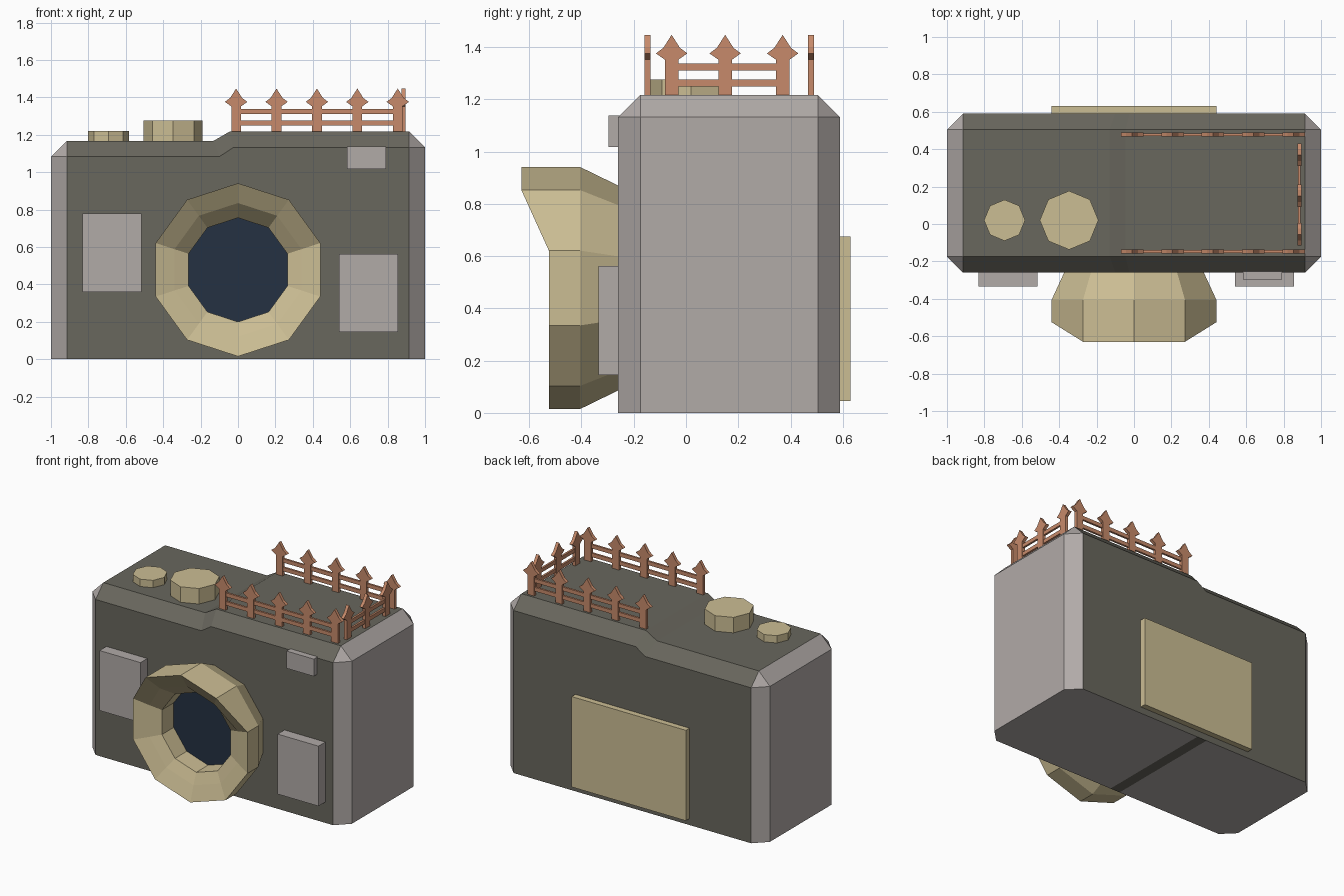
import bpy, bmesh, math
from mathutils import Matrix, Vector

if "Cube" in bpy.data.objects:
    bpy.data.objects.remove(bpy.data.objects["Cube"])


def mat(name, rgb):
    m = bpy.data.materials.new(name)
    m.diffuse_color = (*rgb, 1)
    m.use_nodes = True
    m.node_tree.nodes["Principled BSDF"].inputs["Base Color"].default_value = m.diffuse_color
    return m


DARK = mat("dark_olive", (0.14, 0.135, 0.11))
GREY = mat("warm_grey", (0.44, 0.405, 0.39))
TAN = mat("tan", (0.60, 0.51, 0.295))
WOOD = mat("fence_brown", (0.57, 0.255, 0.145))
GLASS = mat("lens_navy", (0.018, 0.031, 0.054))


def finish(bm, name, *mats):
    bmesh.ops.recalc_face_normals(bm, faces=bm.faces)
    me = bpy.data.meshes.new(name)
    bm.to_mesh(me)
    bm.free()
    for m in mats:
        me.materials.append(m)
    ob = bpy.data.objects.new(name, me)
    bpy.context.collection.objects.link(ob)
    return ob


def add_box(bm, lo, hi):
    lo, hi = Vector(lo), Vector(hi)
    bmesh.ops.create_cube(bm, size=1, matrix=Matrix.Translation((lo + hi) / 2)
                          @ Matrix.Diagonal((*(hi - lo), 1)))


def box(name, lo, hi, m):
    bm = bmesh.new()
    add_box(bm, lo, hi)
    finish(bm, name, m)


def loft(bm, rings):
    """Bridge closed rings of points; returns vertex rings."""
    vs = [[bm.verts.new(p) for p in r] for r in rings]
    n = len(vs[0])
    for a, b in zip(vs, vs[1:]):
        for i in range(n):
            j = (i + 1) % n
            bm.faces.new((a[i], a[j], b[j], b[i]))
    return vs


# Camera body: cross-sections lofted along x, with cut corners
F, B, C = -0.26, 0.59, 0.085


def section(x_low, x_top, h):
    return [(x_low, F, 0), (x_low, F, h - C), (x_top, F + C, h),
            (x_top, B - C, h), (x_low, B, h - C), (x_low, B, 0)]


def end(x, h):
    f, b = (x, F + C), (x, B - C)
    return [(*f, 0), (*f, h - C), (*f, h - C), (*b, h - C), (*b, h - C), (*b, 0)]


LOW, HIGH = 1.168, 1.217
bm = bmesh.new()
rings = loft(bm, [end(-1, LOW), section(-0.915, -0.915, LOW),
                  section(-0.10, -0.13, LOW), section(-0.025, -0.045, HIGH),
                  section(0.915, 0.915, HIGH), end(1, HIGH)])
bm.faces.new(rings[0])
bm.faces.new(rings[-1])
bmesh.ops.remove_doubles(bm, verts=bm.verts, dist=1e-4)
bmesh.ops.recalc_face_normals(bm, faces=bm.faces)
for f in bm.faces:
    c = f.calc_center_median()
    middle = -0.12 < c.x < 0
    f.material_index = int(abs(c.x) > 0.93 or (f.normal.z < -0.9 and not middle))
finish(bm, "camera_body", DARK, GREY)

# Lens barrel: ten-sided rings, upper three points pulled forward as a hood
LZ = 0.478


def ring(r, y, hood=0.0):
    pts = []
    for i in range(10):
        a = math.pi / 2 + i * math.pi / 5
        s = math.sin(a)
        pts.append((r * math.cos(a), y - (hood if s > 0.7 else 0), LZ + r * s))
    return pts


bm = bmesh.new()
rings = loft(bm, [ring(0.39, -0.255), ring(0.463, -0.405), ring(0.463, -0.525, 0.105),
                  ring(0.357, -0.49, 0.07), ring(0.278, -0.46), ring(0.278, -0.33)])
glass = bm.faces.new(rings[-1])
back = bm.faces.new(rings[0])
glass.material_index = 1
finish(bm, "lens", TAN, GLASS)

# Plates on front and back
box("front_plate_left", (-0.832, -0.335, 0.36), (-0.517, -0.25, 0.778), GREY)
box("front_plate_right", (0.54, -0.335, 0.145), (0.855, -0.25, 0.563), GREY)
box("viewfinder", (0.582, -0.297, 1.018), (0.792, -0.2, 1.138), GREY)
box("back_screen", (-0.44, 0.58, 0.045), (0.44, 0.63, 0.675), TAN)

# Dials: octagonal drums
for name, x, r, top in (("small_dial", -0.692, 0.11, 1.219),
                        ("large_dial", -0.347, 0.157, 1.276)):
    bm = bmesh.new()
    bmesh.ops.create_cone(bm, cap_ends=True, segments=8, radius1=r, radius2=r,
                          depth=top - 1.15,
                          matrix=Matrix.Translation((x, 0.02, (top + 1.15) / 2)))
    finish(bm, name, TAN)

# Picket fences: built along local x, then turned into place
HALF = [(0.026, 1.21), (0.026, 1.352), (0.06, 1.376), (0.032, 1.397)]
OUTLINE = HALF + [(0, 1.447)] + [(-x, z) for x, z in reversed(HALF)]


def fence(name, posts, matrix):
    bm = bmesh.new()
    for p in posts:
        r = loft(bm, [[(p + x, y, z) for x, z in OUTLINE] for y in (-0.011, 0.011)])
        bm.faces.new(r[0])
        bm.faces.new(r[1])
    for z in (1.25, 1.31):
        add_box(bm, (posts[0], -0.007, z), (posts[-1], 0.007, z + 0.027))
    bm.transform(matrix)
    finish(bm, name, WOOD)


long_posts = [-0.01 + 0.216 * i for i in range(5)]
fence("front_fence", long_posts, Matrix.Translation((0, -0.147, 0)))
fence("back_fence", long_posts, Matrix.Translation((0, 0.478, 0)))
fence("side_fence", [-0.055, 0.15, 0.37],
      Matrix.Translation((0.884, 0, 0)) @ Matrix.Rotation(math.pi / 2, 4, 'Z'))
